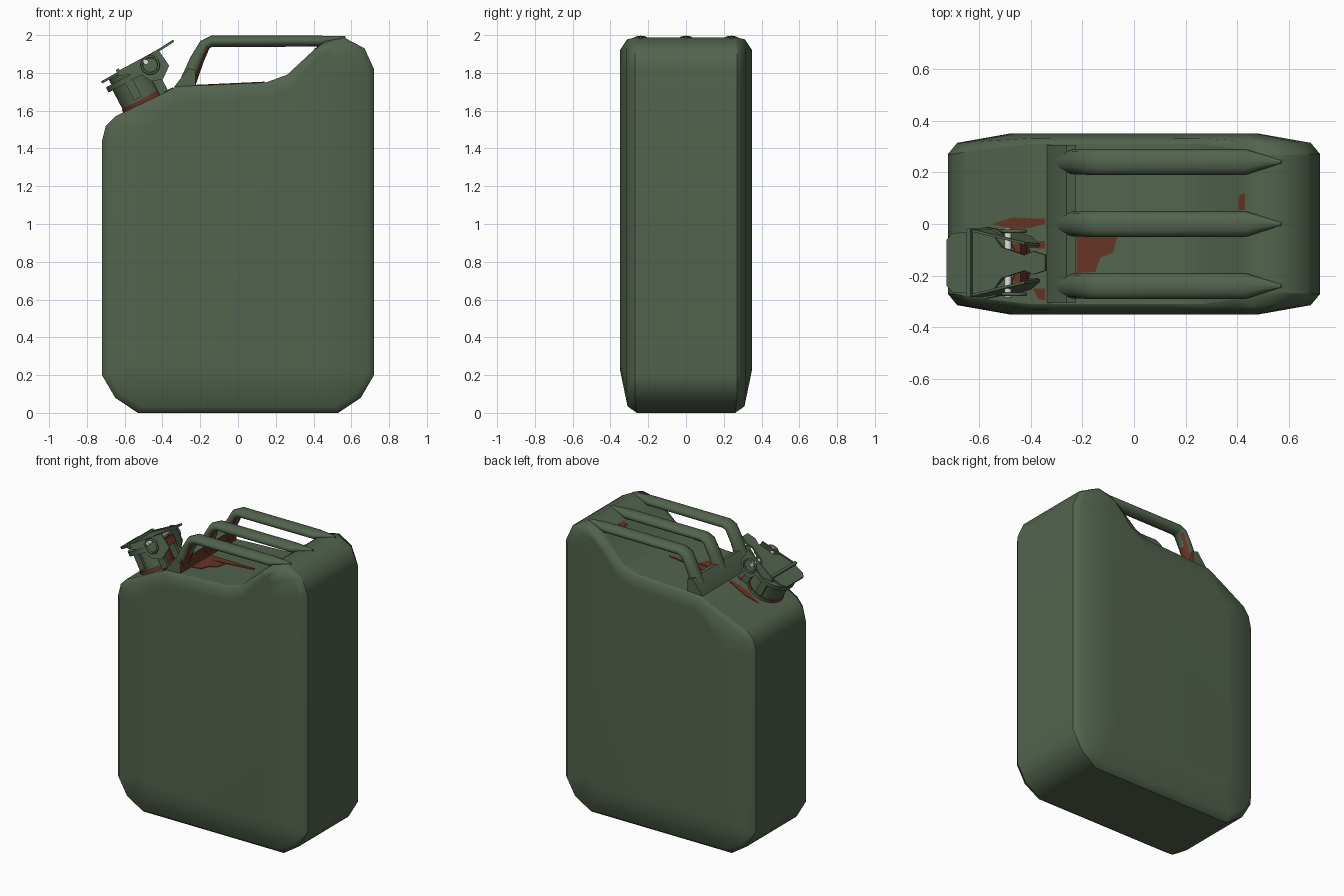
import bpy, bmesh, math
from mathutils import Matrix, Vector

if "Cube" in bpy.data.objects:
    bpy.data.objects.remove(bpy.data.objects["Cube"])


def material(name, rgb):
    m = bpy.data.materials.new(name)
    m.diffuse_color = (*rgb, 1)
    m.use_nodes = True
    m.node_tree.nodes["Principled BSDF"].inputs["Base Color"].default_value = m.diffuse_color
    return m


MATS = [material("olive green", (0.085, 0.125, 0.075)),
        material("rust brown", (0.135, 0.036, 0.018)),
        material("bare metal", (0.75, 0.75, 0.75))]
GREEN, RUST, METAL = 0, 1, 2


def finish(name, bm, mat=GREEN, angle=40, rule=None):
    """Turn a bmesh into an object; rule(face) may pick a material index."""
    bmesh.ops.recalc_face_normals(bm, faces=bm.faces[:])
    bm.normal_update()
    for f in bm.faces:
        f.material_index = rule(f) if rule else mat
        f.smooth = angle > 0
    for e in bm.edges:
        if len(e.link_faces) == 2 and e.calc_face_angle(0) > math.radians(angle):
            e.smooth = False
    me = bpy.data.meshes.new(name)
    bm.to_mesh(me)
    bm.free()
    for m in MATS:
        me.materials.append(m)
    ob = bpy.data.objects.new(name, me)
    bpy.context.collection.objects.link(ob)
    return ob


def loft(bm, rings):
    """Bridge closed rings of equal length and cap both ends."""
    vs = [[bm.verts.new(p) for p in r] for r in rings]
    n = len(vs[0])
    for a, b in zip(vs, vs[1:]):
        for i in range(n):
            j = (i + 1) % n
            bm.faces.new((a[i], a[j], b[j], b[i]))
    bm.faces.new(vs[0])
    bm.faces.new(vs[-1][::-1])
    return vs


def slab(name, pts, place, mat=GREEN, rule=None):
    """Extrude a 2D outline; place(u, v, k) maps it to space for k = 0, 1."""
    bm = bmesh.new()
    loft(bm, [[place(u, v, k) for u, v in pts] for k in (0, 1)])
    return finish(name, bm, mat, 40, rule)


# Body: outer outline (x, z, half depth) and the inset outline of the big flat panels
outer = [(-.53, 0, .26), (.53, 0, .26), (.65, .08, .27), (.72, .2, .27),
         (.72, 1.82, .27), (.67, 1.93, .27), (.56, 1.988, .265), (.46, 1.965, .275),
         (.40, 1.92, .29), (.26, 1.79, .31), (.15, 1.75, .31), (-.33, 1.728, .31),
         (-.40, 1.69, .31), (-.65, 1.57, .28), (-.70, 1.52, .27), (-.72, 1.44, .27),
         (-.72, .2, .27), (-.65, .08, .27)]
inner = [(-.43, .23), (.43, .23), (.47, .25), (.48, .29),
         (.48, 1.78), (.48, 1.88), (.475, 1.92), (.44, 1.90),
         (.38, 1.84), (.28, 1.72), (.17, 1.67), (-.30, 1.645),
         (-.36, 1.61), (-.46, 1.51), (-.475, 1.46), (-.48, 1.40),
         (-.48, .29), (-.47, .25)]


def body_ring(t, s, side):
    return [Vector((o[0] + (i[0] - o[0]) * t, side * (o[2] + (.35 - o[2]) * s),
                    o[1] + (i[1] - o[1]) * t)) for o, i in zip(outer, inner)]


bm = bmesh.new()
levels = [(1, 1), (.15, .55), (0, 0)]
rings = loft(bm, [body_ring(t, s, -1) for t, s in levels]
             + [body_ring(t, s, 1) for t, s in levels[::-1]])
# only the seam between the side strip and the pressed shells stays sharp
seams = [set(rings[2]), set(rings[3])]
for e in bm.edges:
    if any(e.verts[0] in s and e.verts[1] in s for s in seams):
        e.smooth = False
body = finish("can_body", bm, angle=75)
wn = body.modifiers.new("panel_normals", 'WEIGHTED_NORMAL')
wn.keep_sharp = True

# Saddle pressed up across the deck at the foot of the handles
slab("handle_saddle", [(-.34, 1.70), (-.335, 1.73), (-.262, 1.825), (-.225, 1.815), (-.223, 1.70)],
     lambda x, z, k: Vector((x, (-.305, .305)[k], z)),
     rule=lambda f: RUST if f.normal.x > .8 else GREEN)

# Three carrying handles: flattened tubes tapering into the rear shoulder
path = [(-.285, 1.70, .046, .046), (-.217, 1.87, .048, .037), (-.175, 1.95, .05, .031),
        (-.14, 1.967, .05, .03), (.43, 1.968, .05, .029), (.57, 1.986, .006, .008)]


def handle(name, y):
    bm = bmesh.new()
    rings = []
    for i, (x, z, w, h) in enumerate(path):
        a, b = path[max(i - 1, 0)], path[min(i + 1, len(path) - 1)]
        t = Vector((b[0] - a[0], 0, b[1] - a[1])).normalized()
        n = Vector((-t.z, 0, t.x))
        rings.append([Vector((x, y, z)) + Vector((0, w * math.cos(k * math.tau / 12), 0))
                      + n * h * math.sin(k * math.tau / 12) for k in range(12)])
    loft(bm, rings)

    def rust(f):
        c = f.calc_center_median()
        return RUST if c.x < -.17 and c.z < 1.9 and f.normal.x > .5 else GREEN
    finish(name, bm, angle=60, rule=rust)


for label, y in (("front", -.24), ("middle", 0), ("back", .24)):
    handle(label + "_handle", y)


# Rust stains lying on the deck
def deck(x):
    top = sorted((p[0], p[1]) for p in outer[7:14])
    for a, b in zip(top, top[1:]):
        if a[0] <= x <= b[0]:
            return a[1] + (b[1] - a[1]) * (x - a[0]) / (b[0] - a[0])
    return top[0][1]


stains = [[(-.222, -.19), (-.15, -.185), (-.13, -.13), (-.08, -.11), (-.065, -.05), (-.222, -.04)],
          [(-.55, 0), (-.47, -.02), (-.402, -.015), (-.402, .022), (-.47, .025)],
          [(-.402, -.015), (-.345, 0), (-.345, .022), (-.402, .022)],
          [(.405, .055), (.43, .055), (.43, .12), (.405, .11)],
          [(-.22, -.045), (.14, -.03), (.14, -.015), (-.22, .02)],
          [(-.39, -.25), (-.345, -.25), (-.345, -.295), (-.37, -.29)],
          [(-.375, -.095), (-.345, -.095), (-.345, -.065), (-.375, -.065)]]
for i, pts in enumerate(stains):
    slab("rust_stain_%d" % (i + 1), pts,
         lambda x, y, k: Vector((x, y, deck(x) + (-.003, .004)[k])), RUST)

# Spout and cap, built in a frame tilted with the sloping shoulder
TILT = Matrix.Translation((-.5, -.15, 1.642)) @ Matrix.Rotation(math.radians(-28), 4, 'Y')


def disc(name, r, z0, z1, rule=None):
    bm = bmesh.new()
    circle = [(r * math.cos(k * math.tau / 20), r * math.sin(k * math.tau / 20)) for k in range(20)]
    loft(bm, [[TILT @ Vector((x, y, z)) for x, y in circle] for z in (z0, z1)])
    return finish(name, bm, rule=rule)


def box(name, centre, size, mat=GREEN):
    bm = bmesh.new()
    bmesh.ops.create_cube(bm, size=1, matrix=TILT @ Matrix.Translation(centre)
                          @ Matrix.Diagonal((*size, 1)))
    return finish(name, bm, mat)


disc("spout_foot", .119, -.03, .022,
     lambda f: RUST if f.calc_center_median().y < -.15 or f.normal.x > .3 else GREEN)
disc("spout_neck", .114, -.03, .14,
     lambda f: RUST if f.normal.x > .75 else GREEN)
disc("cap_flange", .138, .135, .165)
disc("cap_drum", .105, .16, .195)

# Lid plate with its opening tab
half = [(-.145, .09), (-.115, .115), (-.02, .12), (.06, .105), (.095, .06), (.13, .05),
        (.2, .03), (.24, .045), (.295, .03)]
slab("cap_lid", half + [(x, -y) for x, y in half[::-1]],
     lambda x, y, k: TILT @ Vector((x, y, (.193, .206)[k] + max(0, x - .1) * .08)))
box("lid_crossbar", (-.04, 0, .205), (.018, .265, .034))

# Cap lever: two converging cheek plates, rings and latches on each side
cheek = [(-.06, .19), (-.04, .212), (.2, .212), (.212, .11), (.15, .062), (.09, .08), (.05, .15)]
for side, label in ((-1, "front"), (1, "back")):
    slab(label + "_lever_cheek", cheek,
         lambda x, z, k: TILT @ Vector((x, side * (.127 - max(0, x) ** 2 * 1.3 + (-.005, .005)[k]), z)))
    box(label + "_latch", (-.015, side * .118, .085), (.045, .022, .1))
    box(label + "_hinge_lug", (.12, side * .07, .075), (.05, .02, .16))
    bm = bmesh.new()
    loops = []
    for i in range(16):
        a = i * math.tau / 16
        loops.append([bm.verts.new(TILT @ Vector((
            .125 + (.045 + .007 * math.cos(b)) * math.cos(a),
            side * .122 + .007 * math.sin(b),
            .16 + (.045 + .007 * math.cos(b)) * math.sin(a))))
            for b in (k * math.tau / 6 for k in range(6))])
    for i in range(16):
        p, q = loops[i], loops[(i + 1) % 16]
        for k in range(6):
            bm.faces.new((p[k], p[(k + 1) % 6], q[(k + 1) % 6], q[k]))
    finish(label + "_locking_ring", bm, angle=70)
box("hinge_block", (.13, 0, .135), (.05, .15, .05), RUST)

# Bare metal hinge pin across the cap, just under the lid
bm = bmesh.new()
bmesh.ops.create_cone(bm, cap_ends=True, segments=10, radius1=.014, radius2=.014, depth=.27,
                      matrix=TILT @ Matrix.Translation((.112, 0, .185))
                      @ Matrix.Rotation(math.pi / 2, 4, 'X'))
finish("hinge_pin", bm, METAL)
